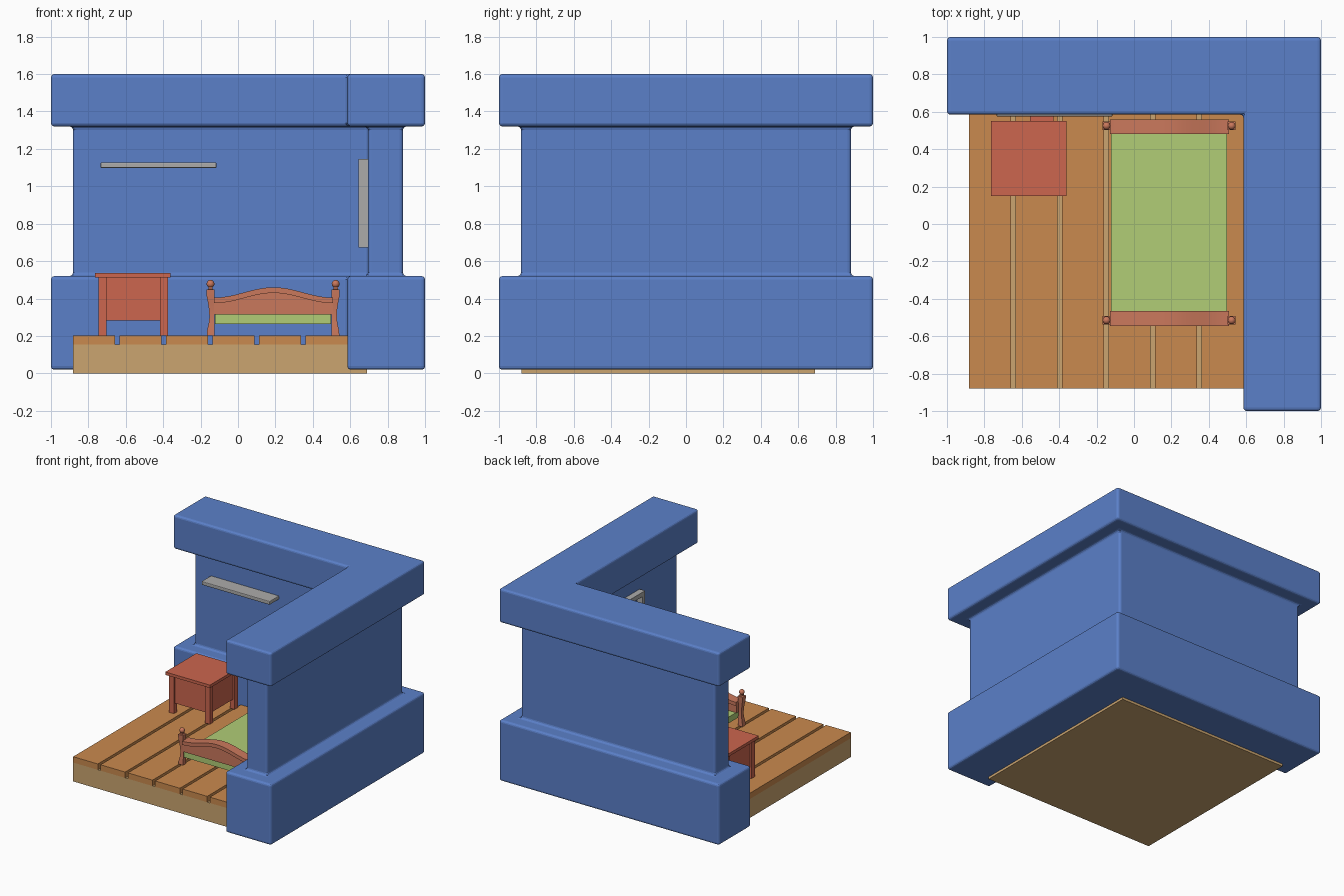
import bpy, bmesh, math

if "Cube" in bpy.data.objects:
    bpy.data.objects.remove(bpy.data.objects["Cube"])


def mat(name, r, g, b):
    lin = [((c / 255 + 0.055) / 1.055) ** 2.4 for c in (r, g, b)]
    m = bpy.data.materials.new(name)
    m.diffuse_color = (*lin, 1)
    m.use_nodes = True
    m.node_tree.nodes["Principled BSDF"].inputs["Base Color"].default_value = m.diffuse_color
    return m


BLUE = mat("wall_blue", 91, 128, 201)
TAN = mat("floor_tan", 203, 165, 112)
ORANGE = mat("plank_orange", 202, 138, 78)
RED = mat("table_red", 204, 102, 78)
WOOD = mat("bed_wood", 202, 120, 92)
GREEN = mat("mattress_green", 177, 205, 118)
GREY = mat("trim_grey", 172, 171, 170)


def make(name, bm, material, bevel=0, segments=2, smooth=False):
    bmesh.ops.recalc_face_normals(bm, faces=bm.faces)
    me = bpy.data.meshes.new(name)
    bm.to_mesh(me)
    bm.free()
    me.materials.append(material)
    ob = bpy.data.objects.new(name, me)
    bpy.context.collection.objects.link(ob)
    if bevel:
        mod = ob.modifiers.new("bevel", 'BEVEL')
        mod.width, mod.segments = bevel, segments
    if smooth:
        bpy.ops.object.select_all(action='DESELECT')
        ob.select_set(True)
        bpy.context.view_layer.objects.active = ob
        bpy.ops.object.shade_smooth_by_angle(angle=math.radians(35))
    return ob


def add_box(bm, x0, x1, y0, y1, z0, z1):
    vs = bmesh.ops.create_cube(bm, size=1)["verts"]
    for v in vs:
        v.co = ((x0 + x1) / 2 + v.co.x * (x1 - x0),
                (y0 + y1) / 2 + v.co.y * (y1 - y0),
                (z0 + z1) / 2 + v.co.z * (z1 - z0))


def box(name, material, *dims, bevel=0):
    bm = bmesh.new()
    add_box(bm, *dims)
    return make(name, bm, material, bevel)


def loft(bm, rings):
    """Skin a stack of equal-length point rings and cap both ends."""
    vr = [[bm.verts.new(p) for p in ring] for ring in rings]
    n = len(vr[0])
    for a, b in zip(vr, vr[1:]):
        for i in range(n):
            j = (i + 1) % n
            bm.faces.new((a[i], a[j], b[j], b[i]))
    bm.faces.new(vr[0][::-1])
    bm.faces.new(vr[-1])


# L-shaped wall with wide base and wide crown
def l_ring(o, i, z):
    return [(-o, o, z), (-o, i, z), (i, i, z), (i, -o, z), (o, -o, z), (o, o, z)]


OUT, INN = (0.997, 0.587), (0.882, 0.695)
OUT = (1.0, 0.585)
bm = bmesh.new()
loft(bm, [l_ring(*OUT, 0.02), l_ring(*OUT, 0.52), l_ring(*INN, 0.52),
          l_ring(*INN, 1.32), l_ring(*OUT, 1.32), l_ring(*OUT, 1.6)])
make("corner_wall", bm, BLUE, bevel=0.018, segments=3)

# floor slab and planks
box("floor_slab", TAN, -0.882, 0.69, -0.88, 0.69, 0, 0.155)
for k in range(6):
    x = -0.882 + k * 0.2485
    box(f"floor_plank_{k + 1}", ORANGE, x, x + 0.224, -0.88, 0.69, 0.155, 0.203)

# wall shelf
box("wall_shelf", GREY, -0.735, -0.115, 0.575, 0.70, 1.098, 1.128, bevel=0.006)

# window frame with cross bars on the right wall
bm = bmesh.new()
Y0, Y1, Z0, Z1, T = -0.39, 0.08, 0.672, 1.145, 0.036
YM, ZM = (Y0 + Y1) / 2, (Z0 + Z1) / 2
for y in (Y0, Y1 - T, YM - T / 2):
    add_box(bm, 0.645, 0.70, y, y + T, Z0, Z1)
for z in (Z0, Z1 - T, ZM - T / 2):
    for a, b in ((Y0 + T, YM - T / 2), (YM + T / 2, Y1 - T)):
        add_box(bm, 0.645, 0.70, a, b, z, z + T)
make("window_frame", bm, GREY)

# side table: top, legs, body, back handle
box("table_top", RED, -0.765, -0.36, 0.15, 0.552, 0.513, 0.537)
for i, x in enumerate((-0.745, -0.418)):
    for j, y in enumerate((0.17, 0.49)):
        box(f"table_leg_{i}{j}", RED, x, x + 0.043, y, y + 0.043, 0.203, 0.514)
box("table_body", RED, -0.732, -0.388, 0.185, 0.52, 0.283, 0.514)
box("table_handle", RED, -0.555, -0.43, 0.51, 0.575, 0.38, 0.42)

# mattress
box("mattress", GREEN, -0.122, 0.498, -0.525, 0.535, 0.265, 0.316)


# arched bed boards with a thicker cap rail
def arch(x):
    t = (x - 0.19) / 0.315
    return 0.055 * (0.5 + 0.5 * math.cos(math.pi * t))


def arched_board(name, y, half, low, high):
    """Strip between two heights, following the arch where flagged."""
    bm = bmesh.new()
    rings = []
    for i in range(17):
        x = -0.128 + 0.636 * i / 16
        a = arch(x)
        zl = low + (a if low > 0.33 else 0)
        rings.append([(x, y - half, zl), (x, y + half, zl),
                      (x, y + half, high + a), (x, y - half, high + a)])
    loft(bm, rings)
    return make(name, bm, WOOD, smooth=True)


for label, y in (("head", 0.52), ("foot", -0.505)):
    arched_board(label + "_board", y, 0.031, 0.315, 0.378)
    arched_board(label + "_rail", y, 0.040, 0.375, 0.405)

# bed posts: curved square shaft, neck and ball, inner side kept straight
SHAFT = [(0.203, 0.021), (0.23, 0.020), (0.265, 0.016), (0.30, 0.014),
         (0.34, 0.015), (0.38, 0.018), (0.41, 0.021), (0.447, 0.022),
         (0.45, 0.012), (0.465, 0.011)]
for sx, inner in ((-1, -0.125), (1, 0.500)):
    for label, y in (("head", 0.525), ("foot", -0.515)):
        bm = bmesh.new()
        rings = []
        for z, h in SHAFT:
            cx = inner + sx * (h if z < 0.448 else 0.022)
            rings.append([(cx - h, y - h, z), (cx + h, y - h, z),
                          (cx + h, y + h, z), (cx - h, y + h, z)])
        loft(bm, rings)
        ball = bmesh.ops.create_uvsphere(bm, u_segments=16, v_segments=10, radius=0.021)
        bmesh.ops.translate(bm, verts=ball["verts"], vec=(inner + sx * 0.022, y, 0.478))
        side = "left" if sx < 0 else "right"
        make(f"{label}_post_{side}", bm, WOOD, smooth=True)
